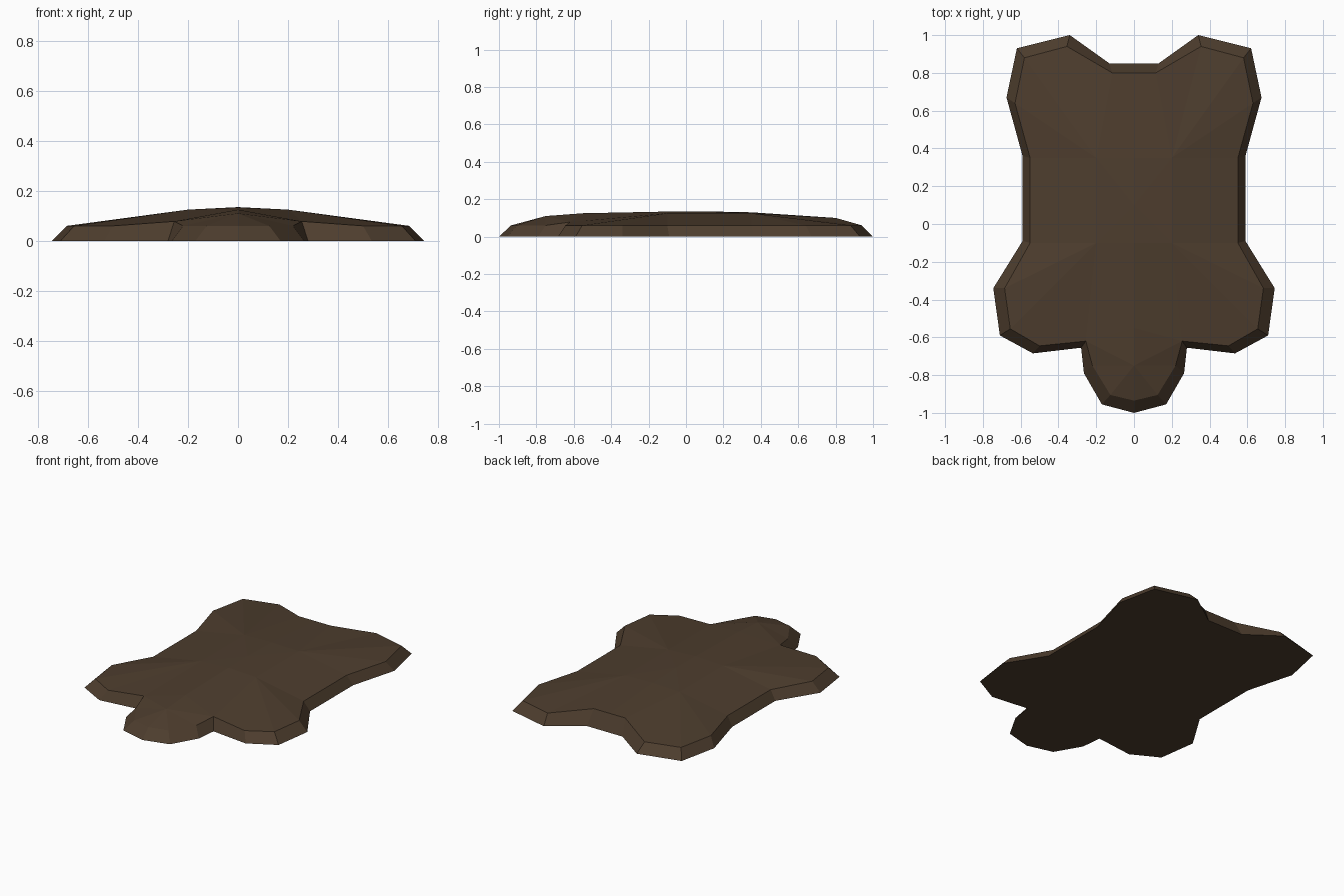
import bpy, bmesh

if "Cube" in bpy.data.objects:
    bpy.data.objects.remove(bpy.data.objects["Cube"])

# Right-half outline from rump to nose: (ground x, y, upper rim x, y, rim z)
RIM = [
    (0.13, 0.85, 0.115, 0.80, 0.10),
    (0.34, 1.00, 0.355, 0.94, 0.06),
    (0.62, 0.93, 0.58, 0.88, 0.06),
    (0.675, 0.67, 0.63, 0.64, 0.06),
    (0.59, 0.36, 0.55, 0.35, 0.06),
    (0.59, -0.09, 0.55, -0.10, 0.06),
    (0.745, -0.34, 0.685, -0.34, 0.06),
    (0.71, -0.59, 0.655, -0.555, 0.06),
    (0.535, -0.685, 0.50, -0.645, 0.06),
    (0.28, -0.655, 0.255, -0.62, 0.078),
    (0.265, -0.79, 0.22, -0.75, 0.06),
    (0.17, -0.955, 0.125, -0.905, 0.06),
    (0.0, -1.0, 0.0, -0.935, 0.06),
]
# Spine (y, z) from rump to head
SPINE = [(0.80, 0.10), (0.35, 0.13), (0.10, 0.135), (-0.10, 0.134),
         (-0.55, 0.125), (-0.75, 0.11)]

bm = bmesh.new()
low = [bm.verts.new((r[0], r[1], 0)) for r in RIM]
rim = [bm.verts.new(r[2:]) for r in RIM]
spine = [bm.verts.new((0, y, z)) for y, z in SPINE]
hip = bm.verts.new((0.2, 0.35, 0.125))
shoulder = bm.verts.new((0.2, -0.10, 0.125))
tail = bm.verts.new((0, 0.85, 0))


def fan(hub, pts):
    for a, b in zip(pts, pts[1:]):
        bm.faces.new((hub, a, b))


# Sloping border and flat underside
for i in range(len(RIM) - 1):
    bm.faces.new((low[i], low[i + 1], rim[i + 1], rim[i]))
bm.faces.new((tail, low[0], rim[0], spine[0]))
bm.faces.new([tail] + low)

# Hind leg, flank, foreleg and head surfaces
fan(hip, rim[0:5])
bm.faces.new((hip, rim[4], rim[5], shoulder))
fan(shoulder, rim[5:10])
fan(spine[5], [spine[4]] + rim[9:])

# Back along the spine
bm.faces.new((spine[0], rim[0], hip, spine[1]))
fan(spine[2], [spine[1], hip, shoulder, spine[3]])
bm.faces.new((spine[3], shoulder, rim[9], spine[4]))

bmesh.ops.recalc_face_normals(bm, faces=bm.faces)
if max(bm.faces, key=lambda f: f.calc_center_median().z).normal.z < 0:
    bmesh.ops.reverse_faces(bm, faces=bm.faces)

mesh = bpy.data.meshes.new("hide_rug")
bm.to_mesh(mesh)
bm.free()
rug = bpy.data.objects.new("hide_rug", mesh)
bpy.context.collection.objects.link(rug)

# Mirror the other half
mirror = rug.modifiers.new("mirror", 'MIRROR')
mirror.use_axis[0] = True
mirror.use_clip = True

fur = bpy.data.materials.new("brown_fur")
fur.diffuse_color = (0.075, 0.047, 0.027, 1)
fur.use_nodes = True
fur.node_tree.nodes["Principled BSDF"].inputs["Base Color"].default_value = fur.diffuse_color
mesh.materials.append(fur)
